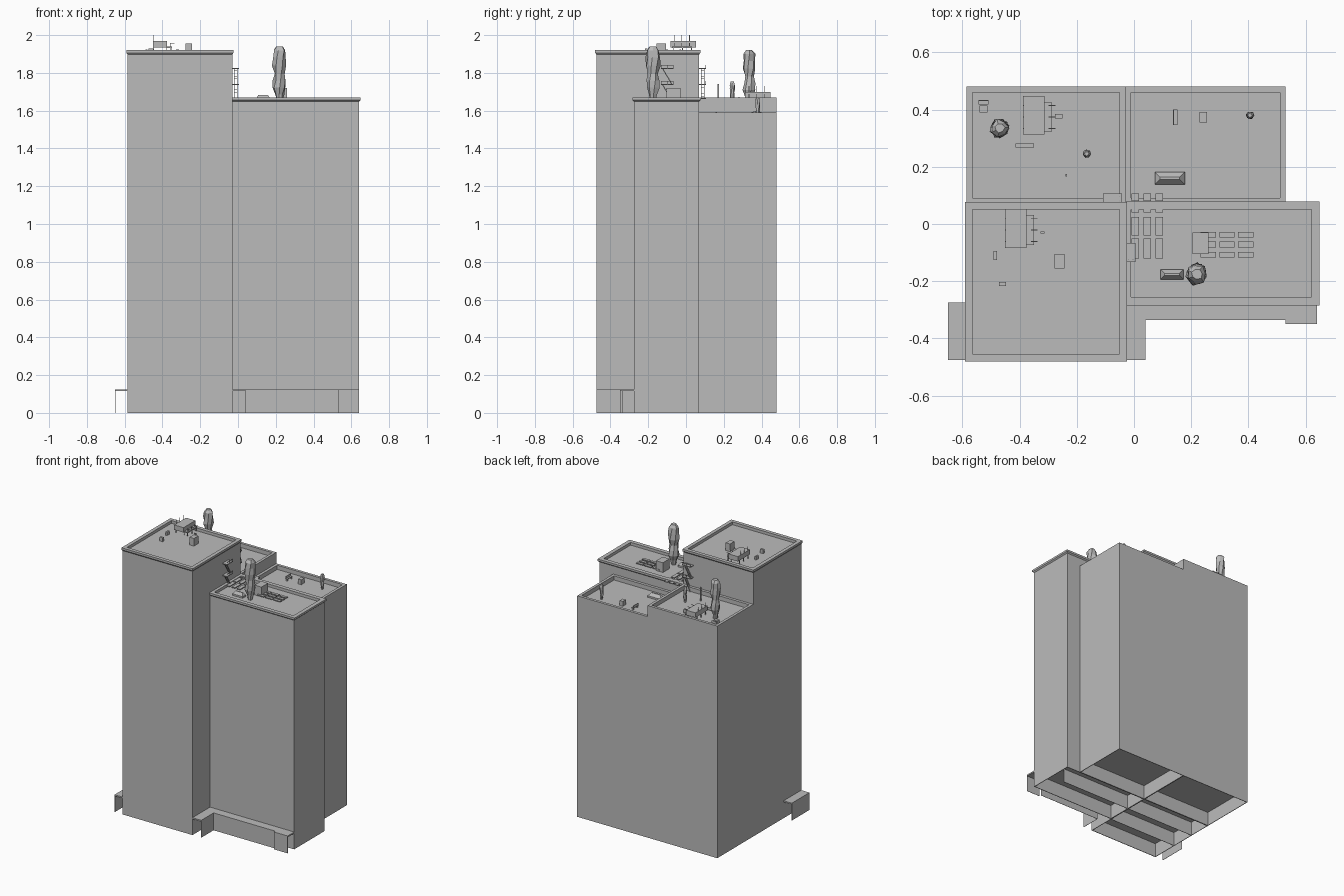
import bpy, bmesh, math, random
from mathutils import Matrix, Vector

random.seed(4)
cube = bpy.data.objects.get("Cube")
if cube:
    bpy.data.objects.remove(cube)

# One plain colour for everything
grey = bpy.data.materials.new("plain_grey")
grey.use_nodes = True
grey.diffuse_color = (0.5, 0.5, 0.5, 1)
grey.node_tree.nodes["Principled BSDF"].inputs["Base Color"].default_value = (0.5, 0.5, 0.5, 1)


def finish(name, bm):
    bmesh.ops.recalc_face_normals(bm, faces=bm.faces)
    mesh = bpy.data.meshes.new(name)
    bm.to_mesh(mesh)
    bm.free()
    mesh.materials.append(grey)
    obj = bpy.data.objects.new(name, mesh)
    bpy.context.collection.objects.link(obj)
    return obj


def add_box(bm, x0, x1, y0, y1, z0, z1):
    scale = Matrix.Diagonal((x1 - x0, y1 - y0, z1 - z0, 1))
    move = Matrix.Translation(((x0 + x1) / 2, (y0 + y1) / 2, (z0 + z1) / 2))
    bmesh.ops.create_cube(bm, size=1, matrix=move @ scale)


def boxes(name, *parts):
    bm = bmesh.new()
    for part in parts:
        add_box(bm, *part)
    return finish(name, bm)


def loft(name, rings):
    """Skin a stack of closed rings and cap both ends."""
    bm = bmesh.new()
    loops = [[bm.verts.new(p) for p in ring] for ring in rings]
    for low, high in zip(loops, loops[1:]):
        for i in range(len(low)):
            j = (i + 1) % len(low)
            bm.faces.new((low[i], low[j], high[j], high[i]))
    bm.faces.new(loops[0])
    bm.faces.new(loops[-1])
    return finish(name, bm)


def rect(x0, x1, y0, y1, grow, z):
    return [(x0 - grow, y0 - grow, z), (x1 + grow, y0 - grow, z),
            (x1 + grow, y1 + grow, z), (x0 - grow, y1 + grow, z)]


# Towers: hollow foot, plain walls, cornice, parapet and sunken roof
def tower(name, x0, x1, y0, y1, top, lip, sink):
    profile = [(-0.004, 0.1), (-0.004, 0), (0, 0), (0, top - 0.022),
               (lip, top - 0.014), (lip, top), (-0.02, top), (-0.02, top - sink)]
    loft(name, [rect(x0, x1, y0, y1, grow, z) for grow, z in profile])
    return top - sink


LEFT, MID, SPLIT = -0.585, -0.03, 0.07
roof_a = tower("tall_front_tower", LEFT, MID, -0.475, SPLIT, 1.92, 0.006, 0.02)
roof_b = tower("front_right_tower", MID, 0.64, -0.275, SPLIT, 1.67, 0.009, 0.02)
roof_c = tower("back_left_tower", LEFT, MID, SPLIT, 0.48, 1.67, 0, 0.03)
roof_d = tower("back_right_tower", MID, 0.53, SPLIT, 0.48, 1.59, 0, 0.03)

# Partitions inside the open foot
boxes("foot_partitions",
      (LEFT, MID, -0.28, -0.277, 0, 0.1), (LEFT, MID, -0.1, -0.097, 0, 0.1),
      (MID, 0.53, -0.1, -0.097, 0, 0.1))

# Street canopies with thin hanging panels
boxes("side_canopy", (-0.65, LEFT, -0.475, -0.275, 0.115, 0.125),
      (-0.65, -0.648, -0.475, -0.275, 0, 0.115))
boxes("front_canopy", (MID, 0.04, -0.475, -0.275, 0.115, 0.125),
      (0.04, 0.64, -0.335, -0.275, 0.115, 0.125),
      (0.53, 0.64, -0.35, -0.335, 0.115, 0.125),
      (0.038, 0.04, -0.475, -0.335, 0, 0.115),
      (0.04, 0.53, -0.335, -0.333, 0, 0.115),
      (0.53, 0.64, -0.35, -0.348, 0, 0.115))


# Tall lumpy low-poly evergreens
def tree(name, x, y, z, radius, height):
    shape = [(0, 0.45), (0.12, 0.6), (0.25, 0.9), (0.38, 0.85), (0.5, 0.75),
             (0.65, 0.95), (0.8, 1), (0.93, 0.85), (1, 0.5)]
    rings = []
    for t, r in shape:
        ring = []
        for i in range(7):
            a = math.tau * i / 7 + t
            k = radius * r * random.uniform(0.82, 1.15)
            ring.append((x + k * math.cos(a), y + k * math.sin(a), z + t * height))
        rings.append(ring)
    loft(name, rings)


tree("front_roof_tree", 0.22, -0.175, roof_b, 0.039, 1.94 - roof_b)
tree("back_roof_tree", -0.47, 0.335, roof_c, 0.035, 1.92 - roof_c)
tree("back_roof_bush", -0.165, 0.245, roof_c, 0.014, 0.115)
tree("low_roof_bush", 0.405, 0.38, roof_d, 0.014, 0.11)


# Raised plant platform with legs, side step and aerials
def plant_platform(name, x, y, z):
    parts = [(x, x + 0.075, y, y + 0.135, z + 0.025, z + 0.06),
             (x + 0.075, x + 0.1, y + 0.01, y + 0.115, z + 0.022, z + 0.03)]
    for px in (x + 0.004, x + 0.07, x + 0.095):
        for py in (y + 0.015, y + 0.065, y + 0.112):
            parts.append((px - 0.002, px + 0.002, py - 0.002, py + 0.002, z, z + 0.025))
    for py in (y + 0.02, y + 0.06, y + 0.1):
        parts.append((x, x + 0.003, py, py + 0.003, z + 0.05, z + 0.09))
        parts.append((x + 0.09, x + 0.113, py, py + 0.003, z + 0.045, z + 0.048))
        parts.append((x + 0.093, x + 0.096, py, py + 0.003, z + 0.03, z + 0.048))
    boxes(name, *parts)


plant_platform("tall_roof_platform", -0.45, -0.083, 1.91)
plant_platform("back_roof_platform", -0.388, 0.312, roof_c)


# Small roof units, given by centre and size
def unit(name, x, y, z, w, d, h):
    boxes(name, (x - w / 2, x + w / 2, y - d / 2, y + d / 2, z, z + h))


unit("vent_box", -0.26, -0.13, roof_a, 0.035, 0.05, 0.055)
unit("low_vent", -0.485, -0.11, roof_a, 0.012, 0.03, 0.025)
unit("small_vent", -0.46, -0.21, roof_a, 0.025, 0.014, 0.028)
unit("tiny_vent", -0.32, -0.03, roof_a, 0.014, 0.008, 0.025)
unit("back_vent", -0.263, 0.376, roof_c, 0.025, 0.016, 0.025)
unit("back_pole", -0.237, 0.17, roof_c, 0.005, 0.008, 0.1)
unit("stair_hut", 0.232, -0.067, roof_b, 0.055, 0.075, 0.07)
unit("low_roof_vent", 0.242, 0.373, roof_d, 0.025, 0.035, 0.035)


# Benches made of a seat, a back and two feet
def bench(name, x, y, z, length, along_x):
    half = length / 2
    parts = [(-half, half, -0.007, 0.007, 0.014, 0.018),
             (-half, half, 0.005, 0.008, 0.018, 0.033)]
    parts += [(s - 0.002, s + 0.002, -0.006, 0.006, 0, 0.014) for s in (-half * 0.8, half * 0.8)]
    obj = boxes(name, *parts)
    turn = Matrix.Identity(4) if along_x else Matrix.Rotation(math.pi / 2, 4, "Z")
    obj.data.transform(Matrix.Translation((x, y, z)) @ turn)


bench("back_roof_bench", -0.382, 0.274, roof_c, 0.065, True)
bench("low_roof_bench", 0.145, 0.373, roof_d, 0.055, False)
bench("corner_bench", -0.525, 0.425, roof_c, 0.035, True)
unit("corner_table", -0.525, 0.402, roof_c, 0.028, 0.025, 0.03)


# Hipped skylights
def skylight(name, x, y, z, w, d):
    r = (x - w / 2, x + w / 2, y - d / 2, y + d / 2)
    loft(name, [rect(*r, 0, z), rect(*r, 0, z + 0.012), rect(*r, -d * 0.4, z + 0.032)])


skylight("front_skylight", 0.133, -0.176, roof_b, 0.08, 0.035)
skylight("low_skylight", 0.125, 0.16, roof_d, 0.105, 0.045)

# Thin roof panels in two arrays
boxes("wide_panels", *[(x - 0.027, x + 0.027, y - 0.01, y + 0.01, roof_b + 0.008, roof_b + 0.014)
                       for x in (0.26, 0.325, 0.39) for y in (-0.038, -0.072, -0.107)])
boxes("long_panels", *[(x - 0.013, x + 0.013, y0, y1, roof_b + 0.012, roof_b + 0.018)
                       for x in (0.005, 0.047, 0.088)
                       for y0, y1 in ((-0.12, -0.05), (-0.04, 0.025), (0.04, 0.07), (0.08, 0.106))])


# Fire escapes: platforms, rails and sloping ladders, running along local x
def fire_escape(name, levels, bottom, matrix):
    bm = bmesh.new()
    for z in levels:
        add_box(bm, -0.033, 0.033, 0, 0.036, z - 0.005, z)
        add_box(bm, -0.033, 0.033, 0.034, 0.036, z + 0.014, z + 0.017)
        for x in (-0.032, 0, 0.032):
            add_box(bm, x - 0.001, x + 0.001, 0.034, 0.036, z, z + 0.015)
    for low, high in zip([bottom] + levels, levels):
        for y in (0.01, 0.026):
            run, rise = 0.05, high - low
            place = Matrix.Translation((0, y, (low + high) / 2)) \
                @ Matrix.Rotation(-math.atan2(rise, run), 4, "Y") \
                @ Matrix.Diagonal((math.hypot(run, rise), 0.003, 0.005, 1))
            bmesh.ops.create_cube(bm, size=1, matrix=place)
        for i in range(1, 6):
            t = i / 6
            x, z = -0.025 + 0.05 * t, low + (high - low) * t
            add_box(bm, x - 0.004, x + 0.004, 0.01, 0.026, z - 0.001, z + 0.001)
    finish(name, bm).data.transform(matrix)


fire_escape("side_fire_escape", [1.74, 1.825], roof_b,
            Matrix.Translation((MID, -0.1, 0)) @ Matrix.Rotation(-math.pi / 2, 4, "Z"))
fire_escape("back_fire_escape", [1.74, 1.825], roof_c, Matrix.Translation((-0.075, SPLIT, 0)))
